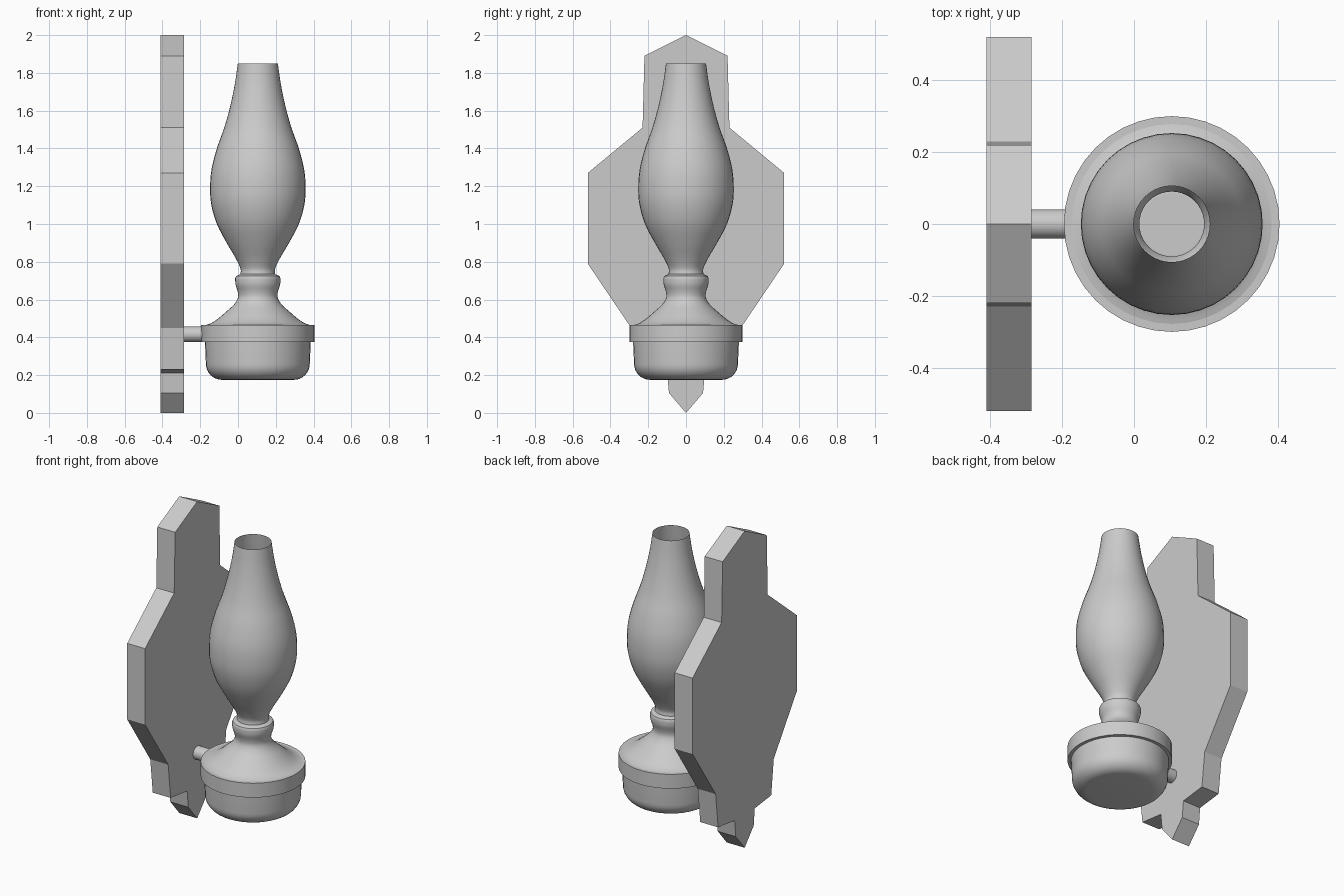
import bpy, bmesh, math
from mathutils import Vector

if "Cube" in bpy.data.objects:
    bpy.data.objects.remove(bpy.data.objects["Cube"])

AXIS_X = 0.105   # lamp axis
SEGS = 40

grey = bpy.data.materials.new("plain_grey")
grey.diffuse_color = (0.6, 0.6, 0.6, 1)
grey.use_nodes = True
grey.node_tree.nodes["Principled BSDF"].inputs["Base Color"].default_value = grey.diffuse_color


def finish(bm, name, smooth=True):
    me = bpy.data.meshes.new(name)
    bm.to_mesh(me)
    bm.free()
    me.materials.append(grey)
    ob = bpy.data.objects.new(name, me)
    bpy.context.collection.objects.link(ob)
    if smooth:
        bpy.ops.object.select_all(action='DESELECT')
        ob.select_set(True)
        bpy.context.view_layer.objects.active = ob
        bpy.ops.object.shade_smooth_by_angle(angle=math.radians(35))
    return ob


def spline(pts, steps=4):
    """Catmull-Rom curve through profile points."""
    p = [Vector(q) for q in pts]
    p = [2 * p[0] - p[1]] + p + [2 * p[-1] - p[-2]]
    out = []
    for i in range(1, len(p) - 2):
        a, b, c, d = p[i - 1:i + 3]
        for k in range(steps):
            t = k / steps
            out.append(0.5 * (2 * b + (c - a) * t + (2 * a - 5 * b + 4 * c - d) * t * t
                              + (3 * b - a - 3 * c + d) * t ** 3))
    out.append(p[-2])
    return [tuple(v) for v in out]


def lathe(name, profile, cap_bottom=False, cap_top=False):
    """Revolve (radius, z) points, listed from bottom to top, about the lamp axis."""
    bm = bmesh.new()
    rings = []
    for r, z in profile:
        rings.append([bm.verts.new((AXIS_X + r * math.cos(2 * math.pi * j / SEGS),
                                    r * math.sin(2 * math.pi * j / SEGS), z))
                      for j in range(SEGS)])
    for lo, hi in zip(rings, rings[1:]):
        for j in range(SEGS):
            k = (j + 1) % SEGS
            bm.faces.new((lo[j], lo[k], hi[k], hi[j]))
    if cap_bottom:
        bm.faces.new(rings[0][::-1])
    if cap_top:
        bm.faces.new(rings[-1])
    return finish(bm, name)


# Wall plate: half outline (y, z), mirrored and extruded along x
half = [(0.22, 1.89), (0.23, 1.51), (0.52, 1.27), (0.52, 0.79), (0.29, 0.45),
        (0.265, 0.23), (0.10, 0.21), (0.09, 0.105)]
outline = [(0, 2.0)] + [(-y, z) for y, z in half] + [(0, 0)] + half[::-1]
bm = bmesh.new()
face = bm.faces.new([bm.verts.new((-0.41, y, z)) for y, z in outline])
ext = bmesh.ops.extrude_face_region(bm, geom=[face])
bmesh.ops.translate(bm, vec=(0.125, 0, 0),
                    verts=[g for g in ext["geom"] if isinstance(g, bmesh.types.BMVert)])
bmesh.ops.recalc_face_normals(bm, faces=bm.faces)
finish(bm, "wall_plate", smooth=False)

# Arm from plate to lamp
bpy.ops.mesh.primitive_cylinder_add(vertices=24, radius=0.041, depth=0.14,
                                    location=(-0.225, 0, 0.416),
                                    rotation=(0, math.pi / 2, 0))
arm = bpy.context.object
arm.name = "arm"
arm.data.materials.append(grey)
bpy.ops.object.shade_smooth_by_angle(angle=math.radians(35))

# Oil bowl with rounded bottom edge
corner = [(0.19 + 0.085 * math.sin(a), 0.26 - 0.085 * math.cos(a))
          for a in [i * math.pi / 16 for i in range(9)]]
lathe("bowl", corner + [(0.28, 0.375)], cap_bottom=True)

# Rim band
lathe("rim", [(0.27, 0.375), (0.30, 0.375), (0.30, 0.465), (0.26, 0.465)])

# Flared shoulder and burner collar
shoulder = spline([(0.285, 0.463), (0.25, 0.474), (0.215, 0.496), (0.17, 0.534),
                   (0.127, 0.573), (0.106, 0.608), (0.106, 0.64), (0.118, 0.68), (0.12, 0.712)])
lathe("shoulder", shoulder + [(0.115, 0.724), (0.092, 0.735), (0.085, 0.735)], cap_top=True)

# Open glass chimney
lathe("chimney", spline([(0.092, 0.735), (0.092, 0.765), (0.118, 0.82), (0.165, 0.90),
                         (0.217, 1.0), (0.246, 1.1), (0.253, 1.19), (0.245, 1.29),
                         (0.217, 1.4), (0.178, 1.51), (0.147, 1.62), (0.122, 1.74),
                         (0.106, 1.85)]))
